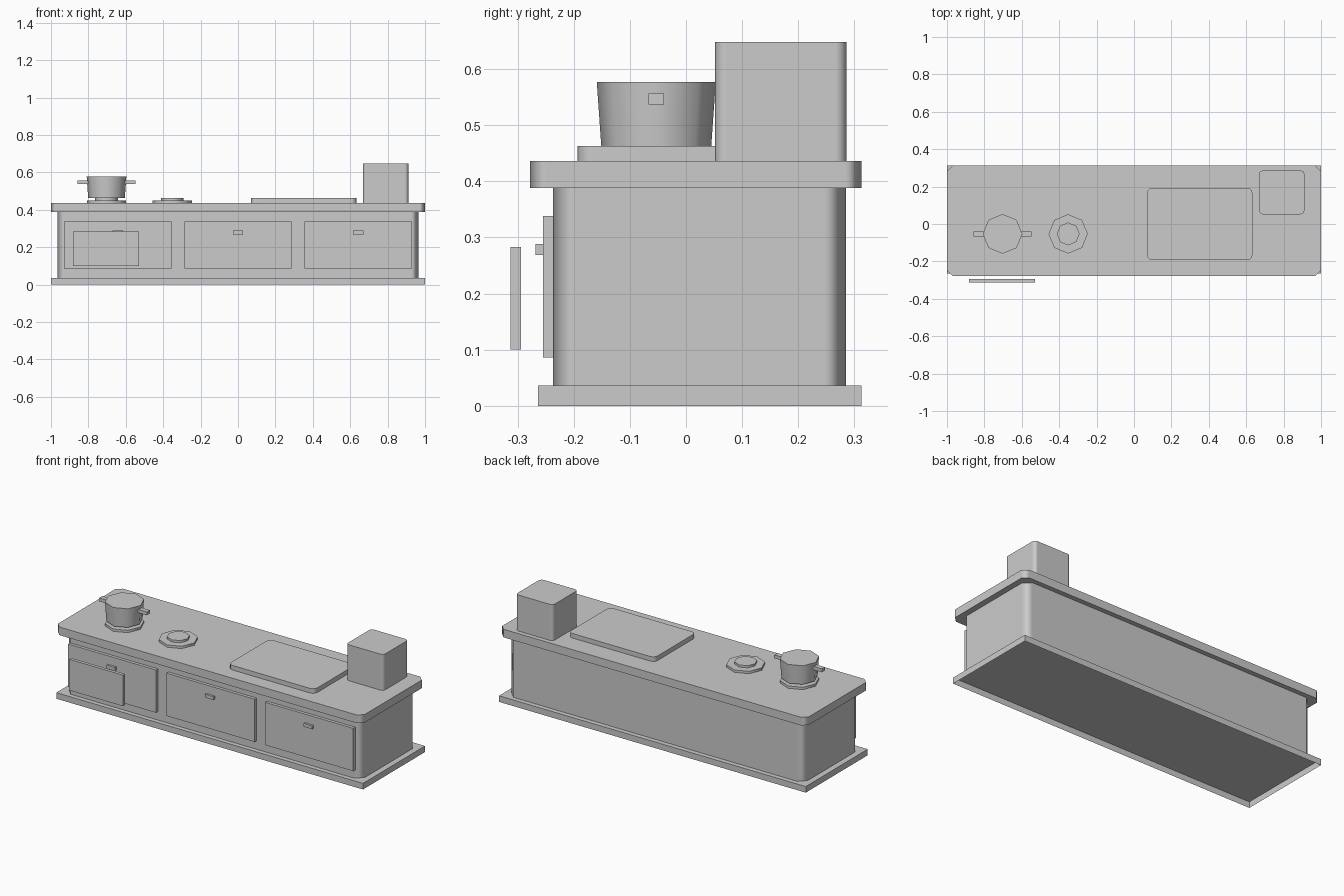
import bpy, bmesh, math

if "Cube" in bpy.data.objects:
    bpy.data.objects.remove(bpy.data.objects["Cube"], do_unlink=True)

grey = bpy.data.materials.new("plain grey")
grey.use_nodes = True
grey.diffuse_color = (0.6, 0.6, 0.6, 1)
grey.node_tree.nodes["Principled BSDF"].inputs["Base Color"].default_value = (0.6, 0.6, 0.6, 1)


def finish(name, bm, smooth_angle=None):
    mesh = bpy.data.meshes.new(name)
    bm.to_mesh(mesh)
    bm.free()
    mesh.materials.append(grey)
    obj = bpy.data.objects.new(name, mesh)
    bpy.context.collection.objects.link(obj)
    if smooth_angle:
        bpy.ops.object.select_all(action='DESELECT')
        obj.select_set(True)
        bpy.context.view_layer.objects.active = obj
        bpy.ops.object.shade_smooth_by_angle(angle=math.radians(smooth_angle))
    return obj


def block(name, x, y, z, corner=0, segments=1, open_below=False):
    """Box between (low, high) limits, with optional softened upright corners."""
    bm = bmesh.new()
    bmesh.ops.create_cube(bm, size=1)
    for v in bm.verts:
        for i, (low, high) in enumerate((x, y, z)):
            v.co[i] = low if v.co[i] < 0 else high
    if open_below:
        bm.normal_update()
        under = [f for f in bm.faces if f.normal.z < -0.5]
        bmesh.ops.delete(bm, geom=under, context='FACES_ONLY')
    if corner:
        upright = [e for e in bm.edges
                   if abs(e.verts[0].co.z - e.verts[1].co.z) > 1e-4]
        bmesh.ops.bevel(bm, geom=upright, offset=corner, segments=segments,
                        profile=0.5, affect='EDGES')
    obj = finish(name, bm, 50 if corner else None)
    if corner:
        # Keeps the broad faces flat and shades only the corners
        weighted = obj.modifiers.new("flat_sides", 'WEIGHTED_NORMAL')
        weighted.keep_sharp = True
        weighted.weight = 100
    return obj


def octagon(name, x, y, z, r_low, r_high):
    """Eight-sided drum with a vertex on each axis."""
    bm = bmesh.new()
    bmesh.ops.create_cone(bm, cap_ends=True, segments=8, radius1=r_low,
                          radius2=r_high, depth=z[1] - z[0])
    bmesh.ops.translate(bm, verts=bm.verts, vec=(x, y, (z[0] + z[1]) / 2))
    return finish(name, bm, 50)


# Cabinet, hollow under the plinth
TOP = 0.436
block("plinth", (-1, 1), (-0.264, 0.313), (0, 0.036), open_below=True)
block("cabinet_body", (-0.965, 0.965), (-0.237, 0.285), (0.036, 0.388), 0.04)
block("countertop", (-1, 1), (-0.278, 0.313), (0.388, TOP), 0.03)

# Doors with handles
for side, x in (("right", -0.643), ("middle", 0), ("left", 0.643)):
    block(side + "_door", (x - 0.287, x + 0.287), (-0.255, -0.236), (0.086, 0.338))
    block(side + "_door_handle", (x - 0.028, x + 0.028), (-0.268, -0.254), (0.269, 0.288))

# Hanging towel
block("towel", (-0.882, -0.53), (-0.313, -0.294), (0.1, 0.283))

# Burners
POT_X, HOB_Y = -0.703, -0.053
for side, x in (("right", POT_X), ("left", -0.352)):
    octagon(side + "_burner", x, HOB_Y, (TOP, 0.45), 0.105, 0.105)
    octagon(side + "_burner_cap", x, HOB_Y, (0.45, 0.463), 0.061, 0.061)

# Pot with side grips
octagon("pot", POT_X, HOB_Y, (0.463, 0.577), 0.098, 0.106)
for side, s in (("right", -1), ("left", 1)):
    ends = sorted((POT_X + s * 0.095, POT_X + s * 0.155))
    block(side + "_pot_grip", ends, (HOB_Y - 0.014, HOB_Y + 0.014), (0.537, 0.557))

# Board and canister on the worktop
block("cutting_board", (0.07, 0.633), (-0.193, 0.193), (TOP, 0.463), 0.028, 3)
block("canister", (0.668, 0.911), (0.052, 0.286), (TOP, 0.648), 0.02, 3)
